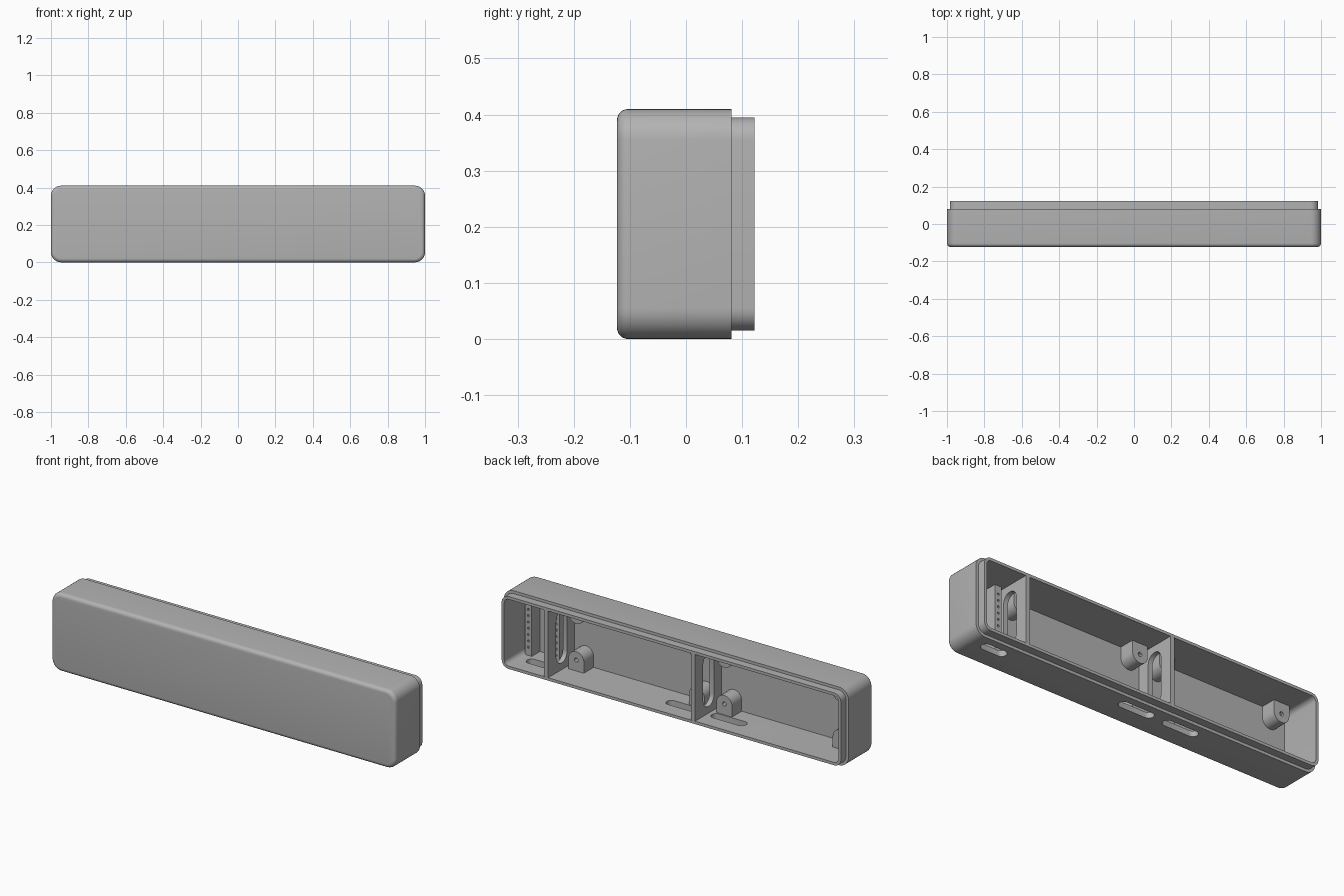
import bpy, bmesh, math
from mathutils import Vector

if "Cube" in bpy.data.objects:
    bpy.data.objects.remove(bpy.data.objects["Cube"], do_unlink=True)

grey = bpy.data.materials.new("plain_grey")
grey.use_nodes = True
COLOUR = (0.45, 0.45, 0.45, 1)
grey.diffuse_color = COLOUR
grey.node_tree.nodes["Principled BSDF"].inputs["Base Color"].default_value = COLOUR

HEIGHT = 0.41
WALL = 0.03          # side wall thickness
FRONT_IN = -0.098    # inner face of the front wall


def make_object(name, bm):
    bmesh.ops.recalc_face_normals(bm, faces=bm.faces)
    mesh = bpy.data.meshes.new(name)
    bm.to_mesh(mesh)
    bm.free()
    mesh.materials.append(grey)
    obj = bpy.data.objects.new(name, mesh)
    bpy.context.collection.objects.link(obj)
    return obj


def activate(obj):
    bpy.ops.object.select_all(action="DESELECT")
    obj.select_set(True)
    bpy.context.view_layer.objects.active = obj


def smooth(obj):
    activate(obj)
    bpy.ops.object.shade_smooth_by_angle(angle=math.radians(30))


def cut(obj, cutter):
    cutter.hide_render = True
    mod = obj.modifiers.new("cut", "BOOLEAN")
    mod.operation, mod.solver, mod.object = "DIFFERENCE", "EXACT", cutter
    activate(obj)
    bpy.ops.object.modifier_apply(modifier=mod.name)
    bpy.data.objects.remove(cutter, do_unlink=True)


def add_prism(bm, points, offset):
    """Extrude a closed outline along an offset."""
    low = [bm.verts.new(p) for p in points]
    face = bm.faces.new(low)
    grown = bmesh.ops.extrude_face_region(bm, geom=[face], use_keep_orig=True)
    verts = [v for v in grown["geom"] if isinstance(v, bmesh.types.BMVert)]
    bmesh.ops.translate(bm, vec=Vector(offset), verts=verts)


def capsule(half_length, radius, steps=10):
    """Rounded slot outline, long along the first axis."""
    points = []
    for side, start in ((1, -90), (-1, 90)):
        for i in range(steps + 1):
            a = math.radians(start + 180 * i / steps)
            points.append((side * (half_length - radius) + radius * math.cos(a),
                           radius * math.sin(a)))
    return points


def circle(radius, steps=12):
    return [(radius * math.cos(math.tau * i / steps), radius * math.sin(math.tau * i / steps))
            for i in range(steps)]


def add_box(bm, x0, x1, y0, y1, z0, z1):
    add_prism(bm, [(x0, y0, z0), (x1, y0, z0), (x1, y1, z0), (x0, y1, z0)], (0, 0, z1 - z0))


# Hollow case: rounded rectangles lofted from the front, round the rim and back inside
def ring(bm, inset, y, radius, steps=8):
    hx, hz = 1 - inset, HEIGHT / 2 - inset
    verts = []
    for quarter, (sx, sz) in enumerate(((1, 1), (-1, 1), (-1, -1), (1, -1))):
        for i in range(steps + 1):
            a = math.pi / 2 * (quarter + i / steps)
            verts.append(bm.verts.new((sx * (hx - radius) + radius * math.cos(a), y,
                                       HEIGHT / 2 + sz * (hz - radius) + radius * math.sin(a))))
    return verts


EDGE = 0.02
sections = []
for i in range(7):
    a = math.pi / 2 * i / 6
    sections.append((EDGE * (1 - math.sin(a)), -0.123 + EDGE * (1 - math.cos(a))))
sections += [(0, 0.081), (0.015, 0.081), (0.015, 0.122), (WALL, 0.122), (WALL, FRONT_IN)]
bm = bmesh.new()
rings = [ring(bm, inset, y, 0.055 - inset) for inset, y in sections]
for a, b in zip(rings, rings[1:]):
    for i in range(len(a)):
        j = (i + 1) % len(a)
        bm.faces.new((a[i], a[j], b[j], b[i]))
bm.faces.new(rings[0])
bm.faces.new(rings[-1])
case = make_object("case", bm)

# Oval openings through the floor
bm = bmesh.new()
for x, half in ((0.84, 0.072), (0.0, 0.1), (-0.26, 0.1)):
    add_prism(bm, [(x + u, 0.015 + v, -0.05) for u, v in capsule(half, 0.026)], (0, 0, 0.12))
cut(case, make_object("floor_slot_cutter", bm))
smooth(case)

# Dividers with a tall slot
for name, x in (("left_divider", 0.715), ("middle_divider", -0.138)):
    bm = bmesh.new()
    add_box(bm, x, x + 0.025, FRONT_IN - 0.005, 0.1215, 0.025, HEIGHT - 0.025)
    divider = make_object(name, bm)
    bm = bmesh.new()
    add_prism(bm, [(x - 0.05, 0.01 + v, HEIGHT / 2 + u) for u, v in capsule(0.14, 0.045)],
              (0.12, 0, 0))
    cut(divider, make_object("divider_slot_cutter", bm))
    smooth(divider)

# Screw bosses on floor and ceiling, with a rounded free end
BOSS_FACE, BOSS_R, BOSS_Z = -0.017, 0.045, 0.087
for n, x in enumerate((0.65, -0.05, -0.21, -0.885)):
    for label, flip in (("lower", False), ("upper", True)):
        def place(u, v, y):
            z = BOSS_Z + v
            return (x + u, y, HEIGHT - z if flip else z)
        outline = [(-BOSS_R, 0.025 - BOSS_Z), (BOSS_R, 0.025 - BOSS_Z)]
        outline += [(BOSS_R * math.cos(math.pi * i / 14), BOSS_R * math.sin(math.pi * i / 14))
                    for i in range(15)]
        bm = bmesh.new()
        add_prism(bm, [place(u, v, FRONT_IN - 0.005) for u, v in outline],
                  (0, BOSS_FACE - FRONT_IN + 0.005, 0))
        boss = make_object(f"{label}_screw_boss_{n + 1}", bm)
        bm = bmesh.new()
        add_prism(bm, [place(u, v, BOSS_FACE - 0.05) for u, v in circle(0.011)], (0, 0.1, 0))
        cut(boss, make_object("screw_hole_cutter", bm))
        smooth(boss)

# Mounting posts with a row of small holes in the left compartment
for name, x in (("inner_mounting_post", 0.775), ("outer_mounting_post", 0.937)):
    bm = bmesh.new()
    add_box(bm, x - 0.02, x + 0.02, FRONT_IN - 0.005, -0.03, 0.025, HEIGHT - 0.025)
    post = make_object(name, bm)
    bm = bmesh.new()
    for i in range(9):
        z = HEIGHT / 2 + (i - 4) * 0.033
        add_prism(bm, [(x + u, -0.06, z + v) for u, v in circle(0.006, 8)], (0, 0.06, 0))
    cut(post, make_object("post_hole_cutter", bm))
